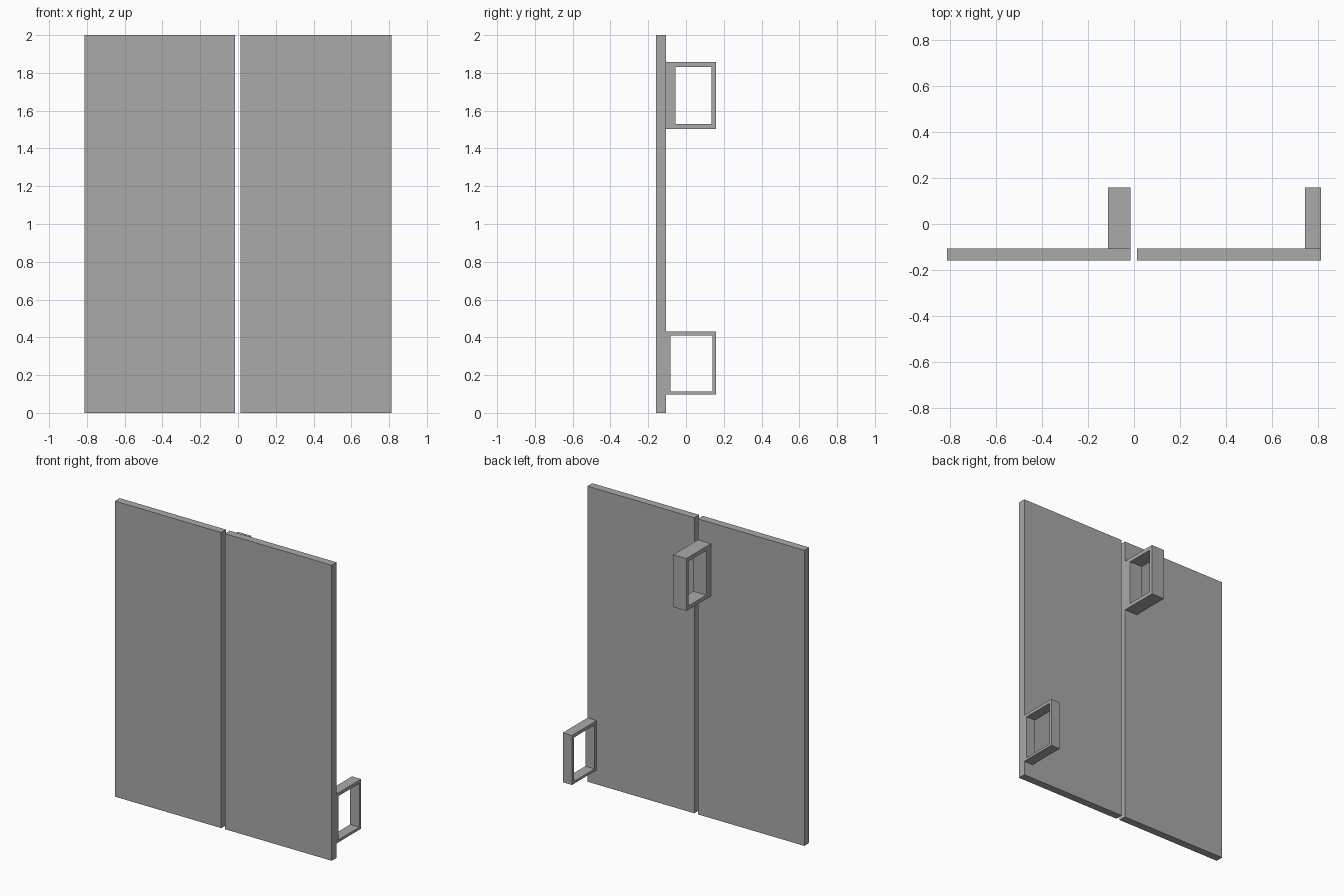
import bpy
import bmesh

cube = bpy.data.objects.get("Cube")
if cube:
    bpy.data.objects.remove(cube, do_unlink=True)

grey = bpy.data.materials.new("plain_grey")
grey.use_nodes = True
colour = (0.4, 0.4, 0.4, 1)
grey.diffuse_color = colour
grey.node_tree.nodes["Principled BSDF"].inputs["Base Color"].default_value = colour


def rectangle(y0, y1, z0, z1):
    return [(y0, z0), (y1, z0), (y1, z1), (y0, z1)]


def finish(name, bm):
    bmesh.ops.recalc_face_normals(bm, faces=bm.faces)
    mesh = bpy.data.meshes.new(name)
    bm.to_mesh(mesh)
    bm.free()
    mesh.materials.append(grey)
    obj = bpy.data.objects.new(name, mesh)
    bpy.context.collection.objects.link(obj)


def slab(name, x0, x1, outline):
    """Solid board: a side outline swept along x."""
    bm = bmesh.new()
    face = bm.faces.new([bm.verts.new((x0, y, z)) for y, z in outline])
    swept = bmesh.ops.extrude_face_region(bm, geom=[face])["geom"]
    verts = [v for v in swept if isinstance(v, bmesh.types.BMVert)]
    bmesh.ops.translate(bm, verts=verts, vec=(x1 - x0, 0, 0))
    finish(name, bm)


def frame(name, x0, x1, outer, inner):
    """Open rectangular loop: ring between two outlines, swept along x."""
    bm = bmesh.new()
    rings = [[bm.verts.new((x, y, z)) for y, z in outline]
             for x, outline in ((x0, outer), (x1, outer), (x1, inner), (x0, inner))]
    for a, b in zip(rings, rings[1:] + rings[:1]):
        for i in range(4):
            j = (i + 1) % 4
            bm.faces.new((a[i], a[j], b[j], b[i]))
    finish(name, bm)


# Two flat door panels with a narrow gap
front, back, rear = -0.158, -0.106, 0.158
slab("right_panel", -0.812, -0.015, rectangle(front, back, 0, 2))
slab("left_panel", 0.012, 0.812, rectangle(front, back, 0, 2))

# Loop handles on the back
frame("upper_handle", -0.113, -0.015,
      rectangle(back, rear, 1.504, 1.858), rectangle(-0.056, 0.135, 1.529, 1.831))
frame("lower_handle", 0.743, 0.812,
      rectangle(back, rear, 0.097, 0.432), rectangle(-0.083, 0.139, 0.114, 0.41))
